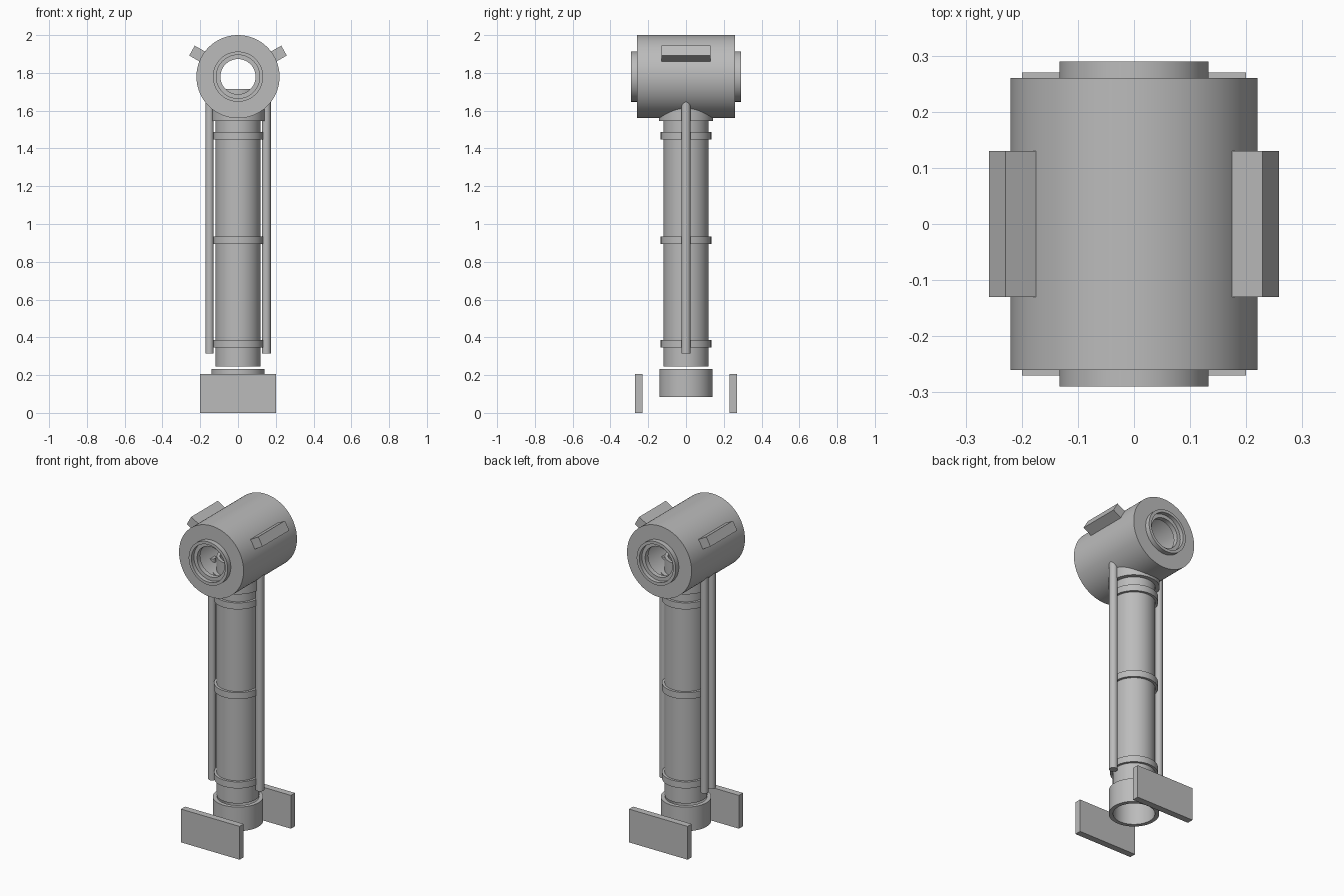
import bpy, bmesh, math
from mathutils import Matrix, Vector

cube = bpy.data.objects.get("Cube")
if cube:
    bpy.data.objects.remove(cube, do_unlink=True)

grey = bpy.data.materials.new("plain_grey")
grey.use_nodes = True
COLOUR = (0.5, 0.5, 0.5, 1)
grey.diffuse_color = COLOUR
grey.node_tree.nodes["Principled BSDF"].inputs["Base Color"].default_value = COLOUR


def finish(name, bm, smooth=True):
    """Turn a bmesh into a named, shaded object."""
    bmesh.ops.recalc_face_normals(bm, faces=bm.faces)
    mesh = bpy.data.meshes.new(name)
    bm.to_mesh(mesh)
    bm.free()
    mesh.materials.append(grey)
    obj = bpy.data.objects.new(name, mesh)
    bpy.context.collection.objects.link(obj)
    if smooth:
        bpy.ops.object.select_all(action='DESELECT')
        obj.select_set(True)
        bpy.context.view_layer.objects.active = obj
        bpy.ops.object.shade_smooth_by_angle(angle=math.radians(30))
    return obj


def lathe(name, profile, matrix=Matrix(), segments=64):
    """Revolve a closed (radius, height) loop around the z axis."""
    bm = bmesh.new()
    rings = []
    for i in range(segments):
        a = 2 * math.pi * i / segments
        rings.append([bm.verts.new(matrix @ Vector((r * math.cos(a), r * math.sin(a), h)))
                      for r, h in profile])
    n = len(profile)
    for i in range(segments):
        p, q = rings[i], rings[(i + 1) % segments]
        for j in range(n):
            k = (j + 1) % n
            bm.faces.new((p[j], q[j], q[k], p[k]))
    return finish(name, bm)


def tube(name, outer, inner, z0, z1):
    return lathe(name, [(outer, z0), (outer, z1), (inner, z1), (inner, z0)])


def rod(name, x, y, radius, z0, z1):
    bm = bmesh.new()
    bmesh.ops.create_cone(bm, cap_ends=True, segments=32, radius1=radius, radius2=radius,
                          depth=z1 - z0, matrix=Matrix.Translation((x, y, (z0 + z1) / 2)))
    return finish(name, bm)


def box(name, size, matrix):
    bm = bmesh.new()
    bmesh.ops.create_cube(bm, size=1, matrix=matrix @ Matrix.Diagonal((*size, 1)))
    return finish(name, bm, smooth=False)


# Hollow head drum lying along y, with a stepped collar at each end
HEAD_Z = 1.78
half = [(0.18, 0.235), (0.093, 0.235), (0.093, 0.265), (0.115, 0.265),
        (0.115, 0.29), (0.133, 0.29), (0.133, 0.26), (0.22, 0.26)]
head_profile = half + [(r, -h) for r, h in reversed(half)]
lathe("head_drum", head_profile,
      Matrix.Translation((0, 0, HEAD_Z)) @ Matrix.Rotation(math.pi / 2, 4, 'X'), 96)

# Column tube, neck collar, clamp bands and the loose foot ring
tube("column", 0.119, 0.1, 0.245, 1.715)
tube("neck_collar", 0.143, 0.117, 1.545, 1.63)
for label, z in (("lower", 0.365), ("middle", 0.915), ("upper", 1.468)):
    tube(label + "_band", 0.134, 0.117, z - 0.02, z + 0.02)
tube("foot_ring", 0.141, 0.117, 0.085, 0.233)

# Side rods: one on the left, a pair on the right
rod("left_rod", 0.15, 0, 0.024, 0.315, 1.68)
for label, y in (("front", -0.036), ("back", 0.036)):
    rod("right_" + label + "_rod", -0.151, y, 0.022, 0.315, 1.68)

# Slanted rails on the head and upright plates around the foot
for side, s in (("left", 1), ("right", -1)):
    turn = Matrix.Rotation(-s * math.radians(29.5), 4, 'Y')
    box(side + "_rail", (0.07, 0.26, 0.06),
        Matrix.Translation((0, 0, HEAD_Z)) @ turn @ Matrix.Translation((s * 0.245, 0, 0)))
for side, s in (("front", -1), ("back", 1)):
    box(side + "_plate", (0.4, 0.04, 0.205), Matrix.Translation((0, s * 0.25, 0.1025)))
